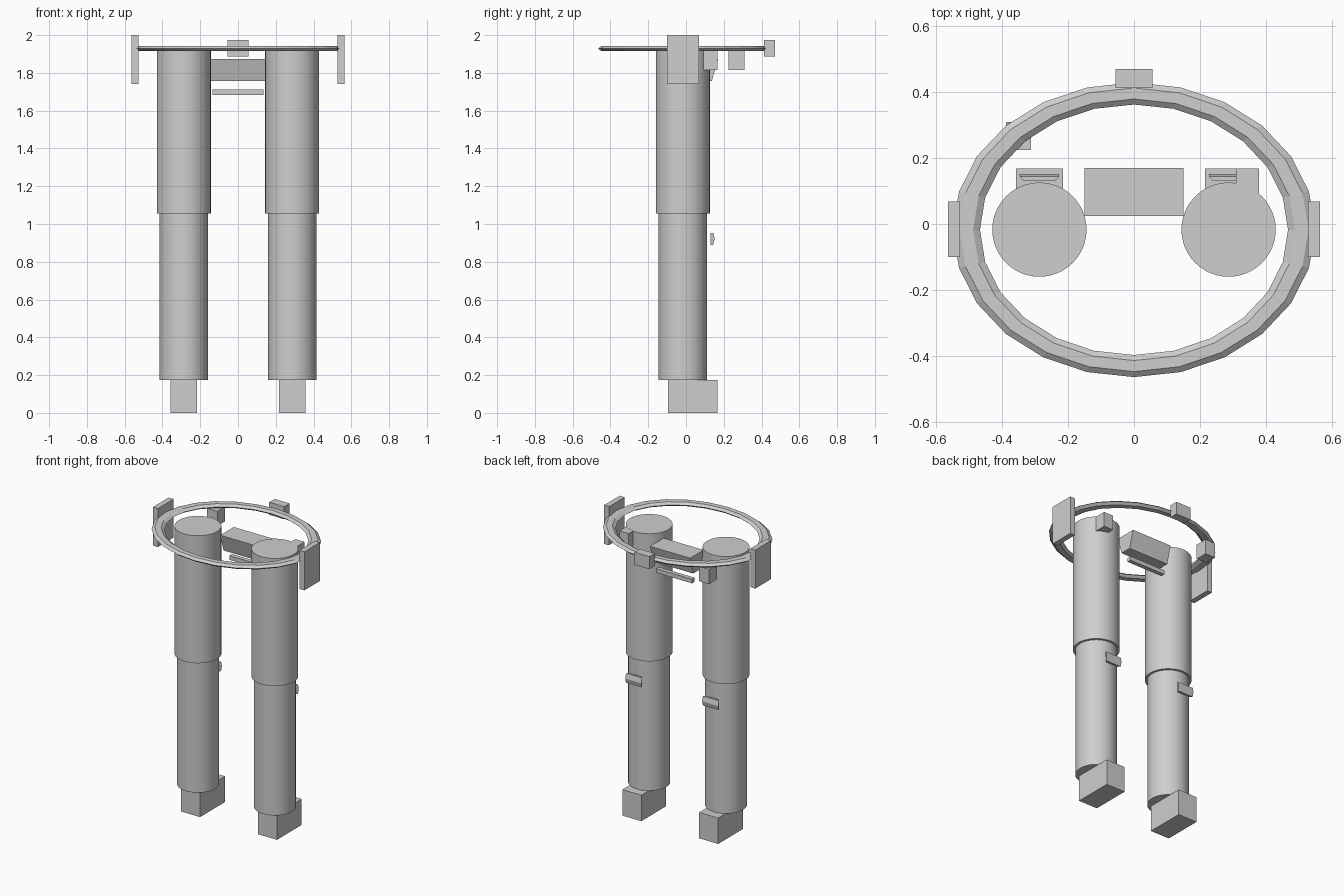
import bpy, bmesh, math
from mathutils import Vector

old = bpy.data.objects.get("Cube")
if old:
    bpy.data.objects.remove(old, do_unlink=True)

grey = bpy.data.materials.new("light_grey")
grey.use_nodes = True
colour = (0.62, 0.62, 0.62, 1)
grey.diffuse_color = colour
grey.node_tree.nodes["Principled BSDF"].inputs["Base Color"].default_value = colour


def finish(name, bm, smooth=False):
    """Turn a bmesh into a named grey object."""
    bmesh.ops.recalc_face_normals(bm, faces=bm.faces)
    mesh = bpy.data.meshes.new(name)
    bm.to_mesh(mesh)
    bm.free()
    mesh.materials.append(grey)
    obj = bpy.data.objects.new(name, mesh)
    bpy.context.collection.objects.link(obj)
    if smooth:
        bpy.ops.object.select_all(action='DESELECT')
        obj.select_set(True)
        bpy.context.view_layer.objects.active = obj
        bpy.ops.object.shade_smooth_by_angle(angle=math.radians(30))
    return obj


def box(name, x, y, z):
    """Box from its low and high limits on each axis."""
    bm = bmesh.new()
    bmesh.ops.create_cube(bm, size=1)
    for v in bm.verts:
        v.co = Vector([(a + b) / 2 + c * (b - a) for (a, b), c in zip((x, y, z), v.co)])
    return finish(name, bm)


def column(name, x, y, radius, low, high):
    bm = bmesh.new()
    bmesh.ops.create_cone(bm, cap_ends=True, segments=48, radius1=radius,
                          radius2=radius, depth=high - low)
    bmesh.ops.translate(bm, verts=bm.verts, vec=(x, y, (low + high) / 2))
    return finish(name, bm, True)


def prism(name, x, half, profile, taper=None):
    """Extrude a (y, z) profile along x; taper gives the half width per point."""
    bm = bmesh.new()
    widths = taper or [half] * len(profile)
    ends = [[bm.verts.new((x + s * w, y, z)) for w, (y, z) in zip(widths, profile)]
            for s in (-1, 1)]
    for end in ends:
        bm.faces.new(end)
    n = len(profile)
    for i in range(n):
        j = (i + 1) % n
        bm.faces.new((ends[0][i], ends[0][j], ends[1][j], ends[1][i]))
    return finish(name, bm)


# Legs, boots, calf clips and the hanging side plates
clip = [(0.13, 0.953), (0.144, 0.953), (0.152, 0.921), (0.144, 0.89), (0.13, 0.89)]
for side, s in (("right", -1), ("left", 1)):
    x = s * 0.287
    column(side + "_thigh", x, -0.017, 0.143, 1.055, 1.916)
    column(side + "_shin", x, -0.017, 0.128, 0.175, 1.055)
    box(side + "_boot", (x - 0.071, x + 0.071), (-0.096, 0.168), (0, 0.175))
    prism(side + "_calf_clip", x, 0.06, clip, [0.047, 0.06, 0.06, 0.06, 0.047])
    xs = sorted((s * 0.528, s * 0.565))
    box(side + "_belt_plate", xs, (-0.1, 0.068), (1.74, 2.0))

# Oval belt: a flattened six-sided tube
bm = bmesh.new()
rings = []
segments, sides = 24, 6
for i in range(segments):
    a = math.tau * i / segments
    ring = []
    for k in range(sides):
        b = math.tau * k / sides
        r = 0.4135 + 0.0335 * math.cos(b)
        ring.append(bm.verts.new((1.23 * r * math.cos(a), r * math.sin(a) - 0.0175,
                                  1.929 + 0.016 * math.sin(b))))
    rings.append(ring)
for i in range(segments):
    p, q = rings[i], rings[(i + 1) % segments]
    for k in range(sides):
        m = (k + 1) % sides
        bm.faces.new((p[k], q[k], q[m], p[m]))
finish("belt_ring", bm)

# Belt buckle and pouches
box("back_buckle", (-0.056, 0.056), (0.412, 0.47), (1.888, 1.973))
box("right_pouch", (-0.388, -0.312), (0.225, 0.309), (1.815, 1.915))
box("left_pouch", (0.31, 0.379), (0.088, 0.168), (1.815, 1.915))

# Tapered block and bar between the thighs
prism("hip_block", 0, 0.15, [(0.025, 1.873), (0.17, 1.873), (0.137, 1.757), (0.06, 1.757)])
box("hip_bar", (-0.135, 0.135), (0.1, 0.128), (1.683, 1.711))
